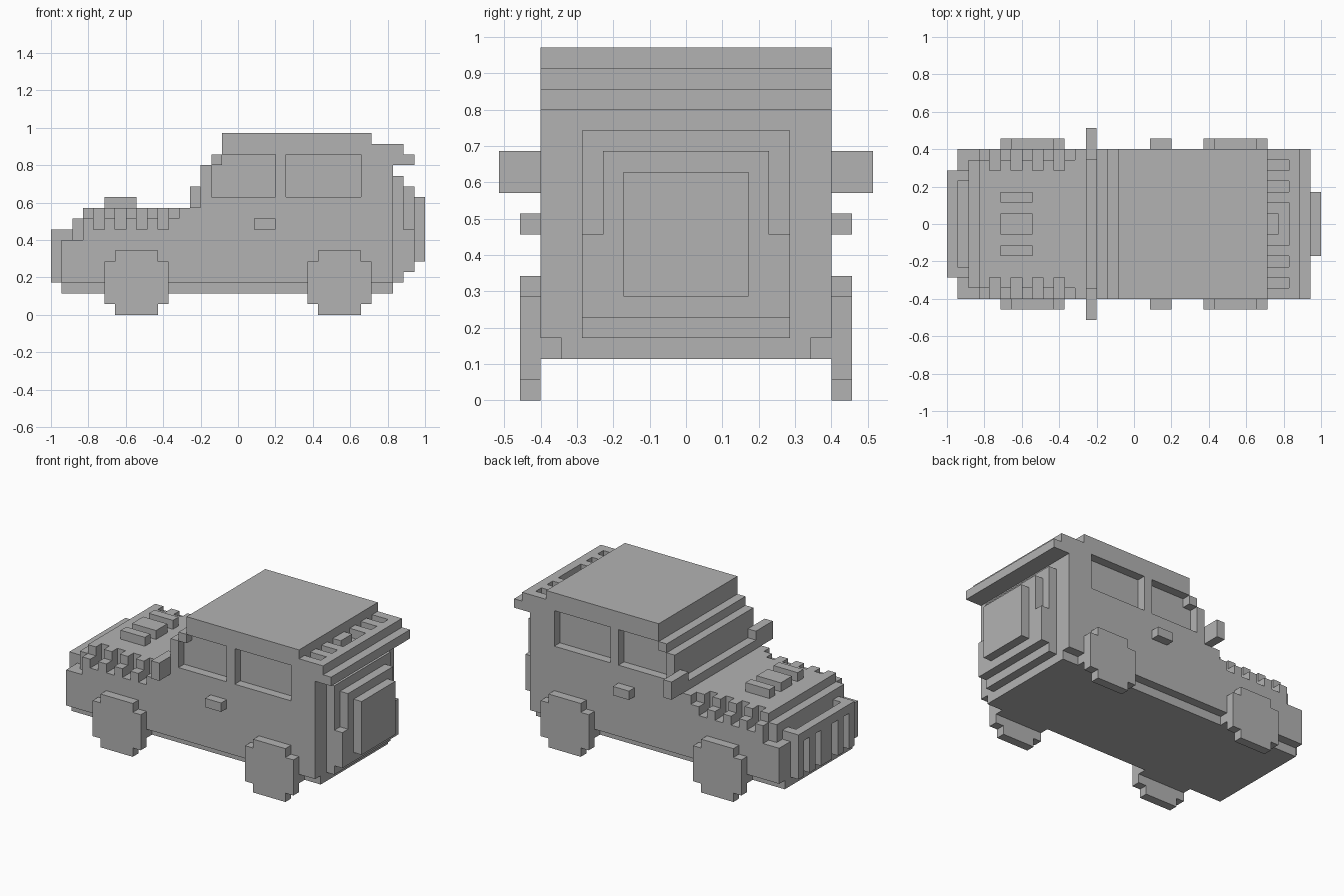
import bpy
import bmesh
from itertools import product
from mathutils import Vector

if "Cube" in bpy.data.objects:
    bpy.data.objects.remove(bpy.data.objects["Cube"], do_unlink=True)

LENGTH = 35                 # car length in blocks
UNIT = 2 / LENGTH           # size of one block

paint = bpy.data.materials.new("plain_grey")
paint.use_nodes = True
paint.diffuse_color = (0.45, 0.45, 0.45, 1)
paint.node_tree.nodes["Principled BSDF"].inputs["Base Color"].default_value = paint.diffuse_color


def box(x, y, z):
    """Cells of a block given (start, end) ranges, mirrored across y."""
    cells = set(product(range(*x), range(*y), range(*z)))
    return cells | {(a, -b - 1, c) for a, b, c in cells}


def wide(x, half, z):
    """Cells of a block centred on y."""
    return box(x, (0, half), z)


def build(name, cells):
    """Skin the outside of a set of cells and merge the flat areas."""
    bm = bmesh.new()
    corners = {}

    def corner(p):
        key = tuple(p)
        if key not in corners:
            centred = Vector(key) - Vector((LENGTH / 2, 0, 0))
            corners[key] = bm.verts.new(centred * UNIT)
        return corners[key]

    for cell in cells:
        for axis, side in product(range(3), (0, 1)):
            step = [0, 0, 0]
            step[axis] = 2 * side - 1
            if tuple(c + s for c, s in zip(cell, step)) in cells:
                continue
            u, v = (axis + 1) % 3, (axis + 2) % 3
            loop = []
            for du, dv in ((0, 0), (1, 0), (1, 1), (0, 1)):
                p = list(cell)
                p[axis] += side
                p[u] += du
                p[v] += dv
                loop.append(corner(p))
            bm.faces.new(loop if side else loop[::-1])
    bmesh.ops.dissolve_limit(bm, angle_limit=0.01, verts=bm.verts[:], edges=bm.edges[:])
    mesh = bpy.data.meshes.new(name)
    bm.to_mesh(mesh)
    bm.free()
    mesh.materials.append(paint)
    obj = bpy.data.objects.new(name, mesh)
    bpy.context.collection.objects.link(obj)
    return obj


SIDE = 7                    # half width of the body
EDGE = (SIDE - 1, SIDE)     # outermost layer of the body
TAIL = 32                   # rear end of the body

# Lower body, stepped nose and hood
body = wide((1, TAIL), SIDE, (3, 7))
body |= wide((1, 3), 5, (7, 8))
body |= wide((2, 3), 6, (7, 9))
body |= wide((3, TAIL), SIDE, (7, 9))
body |= wide((3, 12), 6, (9, 10))
body |= wide((12, TAIL), SIDE, (9, 10))
body -= wide((1, 2), 4, (7, 8))

# Slots along the hood edges
for x in range(4, 12, 2):
    body -= box((x, x + 1), (5, SIDE), (8, 10))

# Cabin with stepped windscreen and roof
body |= wide((13, 14), 6, (10, 11))
body |= wide((14, TAIL), SIDE, (10, 14))
body |= wide((15, 34), SIDE, (14, 15))
body |= wide((16, 33), SIDE, (15, 16))
body |= wide((16, 30), SIDE, (16, 17))

# Recessed side windows, the front one with a notched corner
body -= box((15, 16), EDGE, (11, 14))
body -= box((16, 21), EDGE, (11, 15))
body -= box((22, 29), EDGE, (11, 15))

# Slots in the rear roof step, with a lamp block in the middle one
for y in (3, 5):
    body -= box((30, TAIL), (y, y + 1), (15, 16))
body -= wide((30, TAIL), 2, (15, 16))
body |= wide((30, 31), 1, (15, 16))
build("body", body)

# Floor, slightly inset from the sides
build("floor", wide((1, TAIL), 6, (2, 3)))

# Grille: top rail and upright bars
grille = wide((0, 1), 5, (3, 8))
for y in (1, 3):
    grille -= box((0, 1), (y, y + 1), (3, 7))
build("grille", grille)

# Raised hood vents
build("hood_vents", wide((5, 8), 1, (10, 11)) | box((5, 8), (2, 3), (10, 11)))

# Rear door, carrier and spare wheel cover
build("rear_door", wide((TAIL, 33), 5, (3, 13)))
build("spare_carrier", wide((33, 34), 5, (4, 8)) | wide((33, 34), 4, (8, 12)))
build("spare_wheel", wide((34, LENGTH), 3, (5, 11)))

# Wheels in left and right pairs, with hubs into the floor
for name, x in (("front_wheels", 5), ("rear_wheels", 24)):
    wheels = box((x, x + 6), (SIDE, SIDE + 1), (1, 5))
    wheels |= box((x + 1, x + 5), (SIDE, SIDE + 1), (0, 6))
    wheels |= box((x, x + 6), EDGE, (2, 3))
    build(name, wheels)

# Side mirrors and door handles
build("side_mirrors", box((13, 14), (SIDE - 1, SIDE + 2), (10, 12)))
build("door_handles", box((19, 21), (SIDE, SIDE + 1), (8, 9)))
